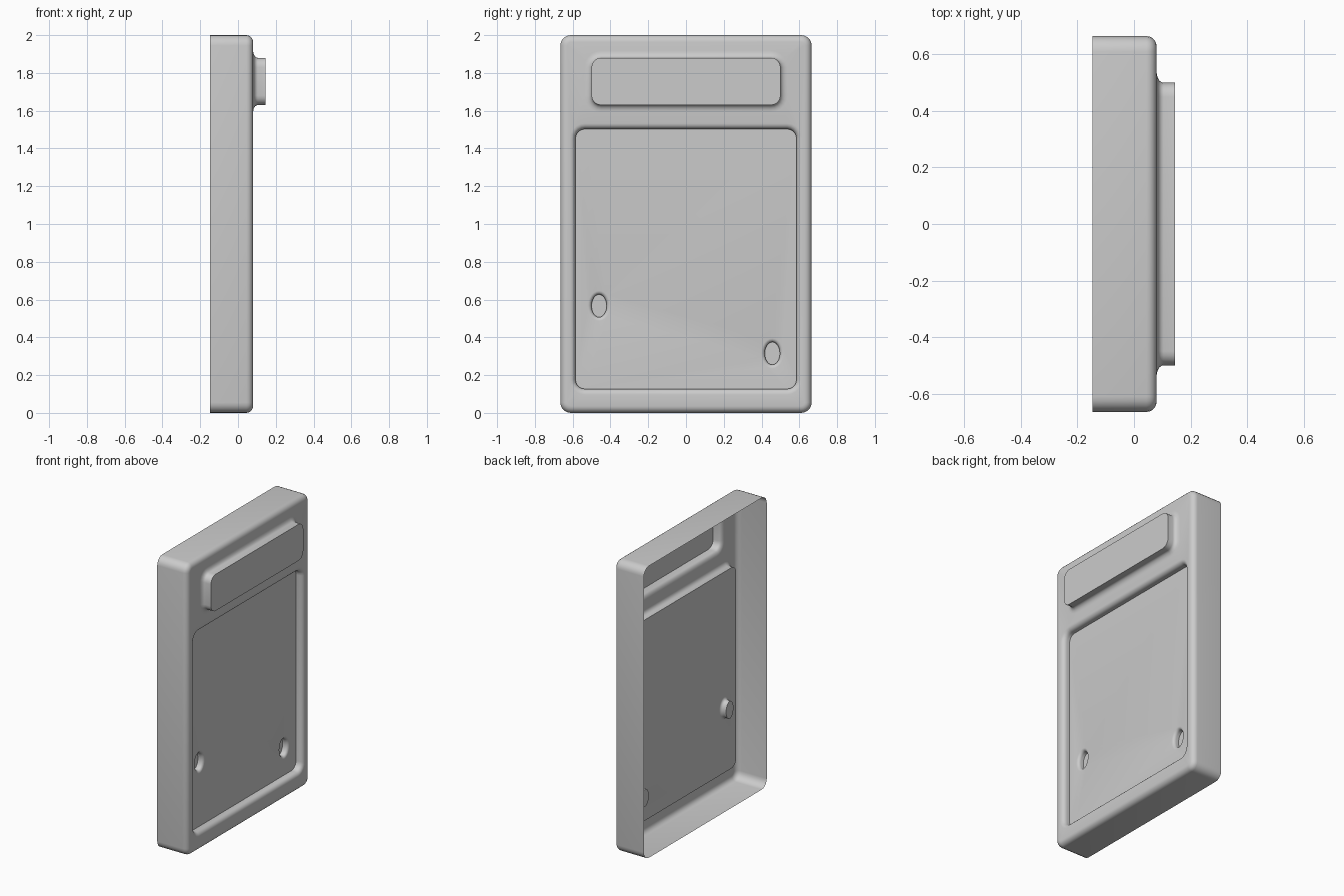
import bpy, bmesh
from math import sin, cos, pi, radians

if "Cube" in bpy.data.objects:
    bpy.data.objects.remove(bpy.data.objects["Cube"])

bm = bmesh.new()


def ring(x, cy, cz, hy, hz, ry, rz=None, n=6):
    """Rounded rectangle loop in the YZ plane at depth x."""
    rz = ry if rz is None else rz
    vs = []
    for k, (sy, sz) in enumerate([(1, 1), (-1, 1), (-1, -1), (1, -1)]):
        for i in range(n):
            a = (k + i / (n - 1 if hy > ry else n)) * pi / 2
            vs.append(bm.verts.new((x, cy + sy * (hy - ry) + ry * cos(a),
                                    cz + sz * (hz - rz) + rz * sin(a))))
    for i, v in enumerate(vs):
        bm.edges.new((v, vs[(i + 1) % len(vs)]))
    return vs


def skin(rings):
    for a, b in zip(rings, rings[1:]):
        m = len(a)
        for i in range(m):
            j = (i + 1) % m
            bm.faces.new((a[i], a[j], b[j], b[i]))


def fill(*loops):
    """Flat face with the first loop as border and the rest as holes."""
    edges = [bm.edges.get((l[i], l[(i + 1) % len(l)]))
             for l in loops for i in range(len(l))]
    bmesh.ops.triangle_fill(bm, edges=edges, use_beauty=True, normal=(1, 0, 0))


def fillet_feature(x0, x1, cy, cz, hy, hz, r, fx, fw, oval=False):
    """Wall from face x0 to cap x1, flaring by fw at the face; returns outer loop."""
    s = 1 if x1 > x0 else -1
    rings = []
    for i in range(6):
        a = i / 5 * pi / 2
        g = fw * (1 - sin(a))
        x = x0 + s * fx * (1 - cos(a))
        ry, rz = (hy + g, hz + g) if oval else (r + g, r + g)
        rings.append(ring(x, cy, cz, hy + g, hz + g, ry, rz))
    ry, rz = (hy, hz) if oval else (r, r)
    rings.append(ring(x1, cy, cz, hy, hz, ry, rz))
    skin(rings)
    return rings[0], rings[-1]


FACE, FLOOR = 0.08, 0.03

# Outer side walls, open at the back, rounded towards the front
shell = [ring(-0.147, 0, 1, 0.665, 1.0, 0.055)]
for i in range(6):
    a = i / 5 * pi / 2
    g = 0.036 * (1 - cos(a))
    shell.append(ring(FACE - 0.036 * (1 - sin(a)), 0, 1,
                      0.665 - g, 1.0 - g, 0.055 - g))
skin(shell)

# Raised bar at the top
bar_base, bar_cap = fillet_feature(FACE, 0.145, 0, 1.755, 0.5, 0.125, 0.05, 0.025, 0.038)
fill(bar_cap)

# Recessed panel
rec_rim, rec_floor = fillet_feature(FACE, FLOOR, 0, 0.815, 0.585, 0.688, 0.05, 0.03, 0.03)

# Front face around the bar and the recess
fill(shell[-1], bar_base, rec_rim)

# Two oval dimples in the panel
dimples = []
for y, z in [(-0.46, 0.567), (0.457, 0.315)]:
    rim, cap = fillet_feature(FLOOR, -0.01, y, z, 0.04, 0.06, 0, 0.02, 0.02, True)
    fill(cap)
    dimples.append(rim)
fill(rec_floor, *dimples)

bmesh.ops.recalc_face_normals(bm, faces=bm.faces)
bm.faces.ensure_lookup_table()
front = max(bm.faces, key=lambda f: f.calc_center_median().x)
if front.normal.x < 0:
    bmesh.ops.reverse_faces(bm, faces=bm.faces)

me = bpy.data.meshes.new("case_shell")
bm.to_mesh(me)
bm.free()
obj = bpy.data.objects.new("case_shell", me)
bpy.context.collection.objects.link(obj)
bpy.context.view_layer.objects.active = obj
obj.select_set(True)
bpy.ops.object.shade_smooth_by_angle(angle=radians(40))
